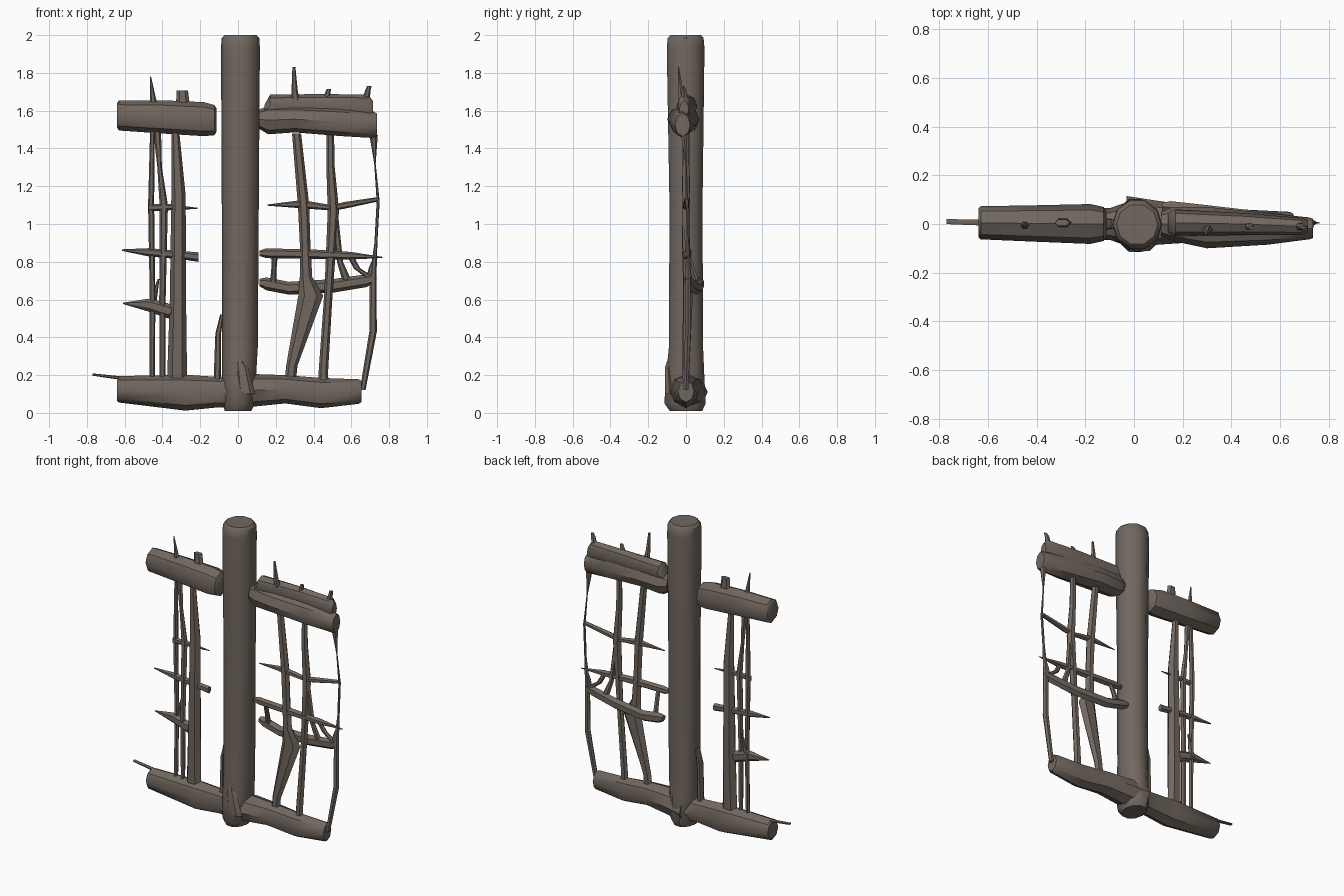
import bpy, bmesh, math

wood = bpy.data.materials.new("weathered_wood")
wood.diffuse_color = (0.165, 0.135, 0.113, 1)


def limb(name, axis, pts, n=6):
    """Loft along axis. pts: (x, y, z, half depth y, half width across the front view)."""
    bm = bmesh.new()
    rings = []
    for x, y, z, ry, rw in pts:
        ring = []
        for i in range(n):
            a = 2 * math.pi * i / n
            c, s = math.cos(a), math.sin(a)
            if axis == 'z':
                co = (x + rw * c, y + ry * s, z)
            else:
                co = (x, y + ry * s, z + rw * c)
            ring.append(bm.verts.new(co))
        rings.append(ring)
    for a, b in zip(rings, rings[1:]):
        for i in range(n):
            bm.faces.new((a[i], a[(i + 1) % n], b[(i + 1) % n], b[i]))
    bm.faces.new(rings[0])
    bm.faces.new(rings[-1])
    bmesh.ops.recalc_face_normals(bm, faces=bm.faces)
    me = bpy.data.meshes.new(name)
    bm.to_mesh(me)
    bm.free()
    me.materials.append(wood)
    ob = bpy.data.objects.new(name, me)
    bpy.context.collection.objects.link(ob)
    bpy.ops.object.select_all(action='DESELECT')
    ob.select_set(True)
    bpy.context.view_layer.objects.active = ob
    bpy.ops.object.shade_smooth_by_angle(angle=math.radians(40))


# central post
limb("main_post", 'z', [
    (0.00, 0, 0.01, 0.09, 0.07), (0.005, -0.005, 0.05, 0.115, 0.085), (0.005, -0.005, 0.18, 0.108, 0.09),
    (0.01, 0, 0.35, 0.095, 0.095), (0.012, 0, 1.1, 0.092, 0.098),
    (0.013, -0.002, 1.93, 0.105, 0.103), (0.013, -0.002, 1.985, 0.1, 0.1),
    (0.013, -0.002, 2.0, 0.085, 0.085)], 10)

# heavy cross beams
limb("upper_left_beam", 'x', [
    (-0.64, 0.005, 1.575, 0.06, 0.065), (-0.63, 0.005, 1.575, 0.068, 0.08),
    (-0.4, 0.002, 1.567, 0.075, 0.088), (-0.18, 0, 1.555, 0.082, 0.09),
    (-0.125, 0, 1.55, 0.07, 0.08), (-0.113, 0, 1.55, 0.05, 0.06)], 8)
limb("upper_right_beam", 'x', [
    (0.11, 0, 1.555, 0.05, 0.05), (0.16, 0, 1.55, 0.07, 0.075),
    (0.3, -0.015, 1.555, 0.085, 0.07), (0.55, -0.02, 1.54, 0.065, 0.075),
    (0.72, -0.018, 1.525, 0.045, 0.07), (0.735, -0.018, 1.525, 0.04, 0.06)], 8)
limb("upper_right_cap_board", 'x', [
    (0.14, 0.005, 1.6, 0.04, 0.03), (0.17, 0.005, 1.625, 0.055, 0.06),
    (0.45, 0, 1.63, 0.045, 0.058), (0.69, -0.01, 1.625, 0.035, 0.06),
    (0.715, -0.01, 1.61, 0.025, 0.04)], 8)
limb("lower_left_beam", 'x', [
    (-0.64, 0.003, 0.125, 0.055, 0.06), (-0.63, 0.003, 0.125, 0.062, 0.07),
    (-0.28, 0, 0.107, 0.075, 0.095), (-0.1, 0, 0.11, 0.065, 0.08),
    (0.0, 0, 0.11, 0.1, 0.09)], 8)
limb("lower_right_beam", 'x', [
    (-0.03, 0.01, 0.11, 0.105, 0.09), (0.1, 0.005, 0.12, 0.09, 0.085),
    (0.25, 0.0, 0.125, 0.075, 0.075), (0.44, 0, 0.105, 0.06, 0.08),
    (0.64, 0, 0.113, 0.05, 0.065), (0.655, 0, 0.113, 0.042, 0.055)], 8)
limb("post_knot", 'z', [
    (0.04, -0.085, 0.1, 0.03, 0.05), (0.02, -0.095, 0.24, 0.02, 0.035), (0.0, -0.085, 0.3, 0.006, 0.01)])
limb("post_prop", 'z', [
    (-0.11, 0.0, 0.15, 0.025, 0.02), (-0.105, 0, 0.42, 0.025, 0.015), (-0.085, 0, 0.52, 0.02, 0.01)])

# left branches and twigs
limb("left_thick_stake", 'z', [
    (-0.32, 0, 0.1, 0.035, 0.055), (-0.322, 0, 0.22, 0.035, 0.052), (-0.318, 0, 0.6, 0.04, 0.043),
    (-0.315, 0, 1.15, 0.032, 0.038), (-0.332, 0, 1.5, 0.018, 0.02)])
limb("left_outer_stake", 'z', [
    (-0.455, 0, 0.15, 0.014, 0.014), (-0.452, 0.005, 0.6, 0.015, 0.015),
    (-0.46, 0.005, 1.1, 0.017, 0.016), (-0.452, 0, 1.55, 0.012, 0.012)])
limb("left_inner_stake", 'z', [
    (-0.40, -0.005, 0.15, 0.014, 0.015), (-0.40, -0.005, 0.6, 0.016, 0.017),
    (-0.393, 0, 1.1, 0.018, 0.022), (-0.415, 0, 1.3, 0.012, 0.012), (-0.43, 0, 1.52, 0.016, 0.022)])
limb("left_high_rung", 'x', [
    (-0.475, 0, 1.085, 0.012, 0.02), (-0.38, 0, 1.09, 0.016, 0.018), (-0.215, 0.005, 1.083, 0.002, 0.003)])
limb("left_middle_rung", 'x', [
    (-0.615, 0, 0.862, 0.003, 0.004), (-0.47, 0, 0.85, 0.018, 0.022),
    (-0.3, 0, 0.835, 0.02, 0.022), (-0.21, 0, 0.825, 0.018, 0.025)])
limb("left_low_rung", 'x', [
    (-0.61, 0, 0.58, 0.003, 0.003), (-0.47, 0, 0.57, 0.02, 0.035),
    (-0.37, 0, 0.54, 0.025, 0.04), (-0.335, 0, 0.545, 0.012, 0.012)])
limb("left_splinter", 'z', [
    (-0.455, 0.01, 0.56, 0.015, 0.02), (-0.445, 0.01, 0.62, 0.015, 0.018), (-0.42, 0.015, 0.71, 0.003, 0.004)])
limb("left_base_twig", 'x', [
    (-0.77, 0.01, 0.203, 0.012, 0.006), (-0.6, 0.005, 0.182, 0.014, 0.01)])
limb("left_top_spike", 'z', [
    (-0.445, -0.005, 1.62, 0.018, 0.022), (-0.452, -0.005, 1.68, 0.012, 0.014), (-0.463, -0.01, 1.78, 0.002, 0.003)])
limb("left_top_nub", 'z', [
    (-0.29, 0.005, 1.6, 0.022, 0.04), (-0.293, 0.005, 1.66, 0.018, 0.034), (-0.295, 0.005, 1.708, 0.016, 0.03)])

# right upright branches
limb("right_inner_stake", 'z', [
    (0.275, 0, 0.15, 0.022, 0.03), (0.285, 0, 0.25, 0.022, 0.03), (0.385, 0.01, 0.62, 0.03, 0.066),
    (0.36, 0.005, 0.72, 0.025, 0.033), (0.355, 0, 0.9, 0.025, 0.028),
    (0.347, 0, 1.1, 0.025, 0.03), (0.31, 0, 1.48, 0.02, 0.024)])
limb("right_middle_stake", 'z', [
    (0.45, 0, 0.1, 0.02, 0.03), (0.452, 0, 0.22, 0.02, 0.025), (0.48, 0.005, 0.65, 0.02, 0.022),
    (0.505, 0, 1.07, 0.025, 0.03), (0.49, 0, 1.3, 0.02, 0.022), (0.488, 0, 1.5, 0.016, 0.02)])
limb("right_outer_stake", 'z', [
    (0.66, 0, 0.12, 0.015, 0.015), (0.715, 0.01, 0.43, 0.018, 0.02),
    (0.715, 0.01, 0.72, 0.016, 0.018), (0.73, 0.01, 0.9, 0.008, 0.008), (0.742, 0.005, 1.12, 0.008, 0.008),
    (0.725, 0, 1.32, 0.004, 0.004), (0.718, -0.01, 1.47, 0.018, 0.022)])
limb("right_top_spike", 'z', [
    (0.305, -0.02, 1.65, 0.022, 0.025), (0.30, -0.028, 1.7, 0.016, 0.017), (0.296, -0.04, 1.83, 0.003, 0.008)])
for name, x, z in (("right_top_sliver", 0.475, 1.715), ("right_end_sliver", 0.688, 1.73)):
    limb(name, 'z', [(x - 0.01, -0.01, z - 0.07, 0.018, 0.02), (x, -0.01, z - 0.02, 0.014, 0.014),
                     (x + 0.007, -0.015, z, 0.006, 0.012)])

# right rungs
limb("right_high_rung", 'x', [
    (0.155, 0, 1.1, 0.002, 0.003), (0.34, 0, 1.105, 0.018, 0.022), (0.5, 0, 1.085, 0.016, 0.014),
    (0.56, 0, 1.098, 0.018, 0.018), (0.735, 0.005, 1.13, 0.015, 0.012), (0.75, 0.005, 1.12, 0.005, 0.008)])
limb("right_middle_rung", 'x', [
    (0.115, 0.01, 0.845, 0.012, 0.015), (0.15, 0.01, 0.845, 0.022, 0.026), (0.4, 0, 0.84, 0.022, 0.025),
    (0.6, 0, 0.832, 0.02, 0.02), (0.765, 0.005, 0.823, 0.002, 0.003)])
limb("right_low_rung", 'x', [
    (0.115, 0.07, 0.69, 0.02, 0.02), (0.15, 0.068, 0.683, 0.03, 0.034), (0.27, 0.055, 0.66, 0.03, 0.034),
    (0.5, 0.03, 0.672, 0.028, 0.036), (0.68, 0.012, 0.7, 0.022, 0.034), (0.725, 0.01, 0.71, 0.015, 0.022)])

# short braces between the right rungs
limb("brace_near_post", 'z', [
    (0.185, 0.06, 0.67, 0.018, 0.018), (0.19, 0.035, 0.76, 0.016, 0.014), (0.195, 0.01, 0.84, 0.014, 0.016)])
limb("brace_middle", 'z', [
    (0.58, 0.02, 0.69, 0.015, 0.025), (0.54, 0.01, 0.8, 0.014, 0.016), (0.51, 0, 1.05, 0.014, 0.02)])
limb("brace_outer", 'z', [
    (0.71, 0.01, 0.71, 0.016, 0.025), (0.63, 0.01, 0.765, 0.014, 0.018), (0.59, 0, 0.84, 0.014, 0.016)])
limb("brace_splinter", 'z', [
    (0.69, 0.01, 0.7, 0.012, 0.015), (0.705, 0.01, 0.77, 0.01, 0.012), (0.725, 0.01, 0.83, 0.006, 0.006)])
